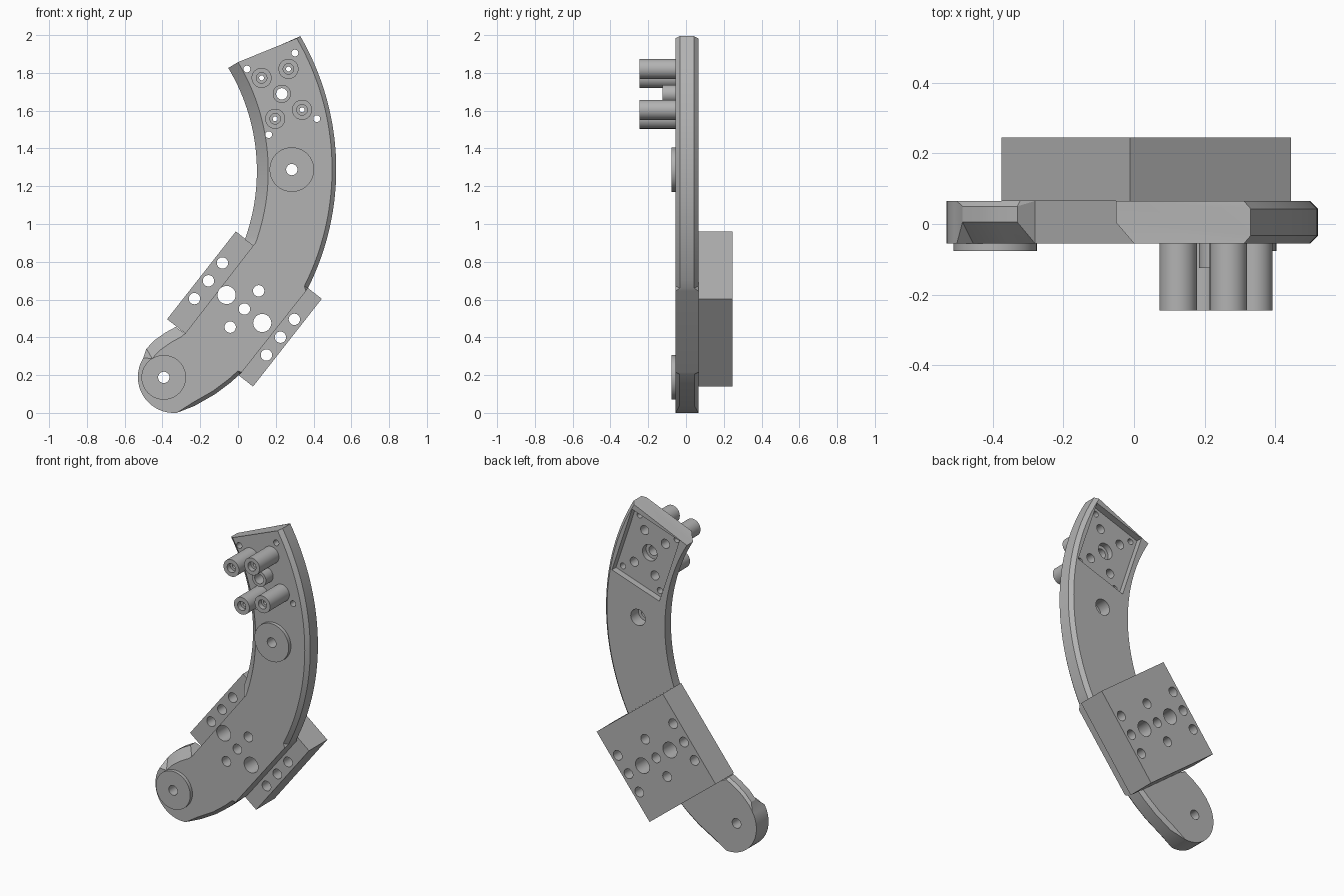
import bpy, bmesh, math
from mathutils import Vector, Matrix

cube = bpy.data.objects.get("Cube")
if cube:
    bpy.data.objects.remove(cube, do_unlink=True)

grey = bpy.data.materials.new("machined grey")
grey.use_nodes = True
grey.diffuse_color = (0.45, 0.45, 0.45, 1)
grey.node_tree.nodes["Principled BSDF"].inputs["Base Color"].default_value = (0.45, 0.45, 0.45, 1)

FRONT, BACK, BLOCK_BACK = -0.055, 0.065, 0.245


def make(name, bm):
    bmesh.ops.recalc_face_normals(bm, faces=bm.faces[:])
    mesh = bpy.data.meshes.new(name)
    bm.to_mesh(mesh)
    bm.free()
    mesh.materials.append(grey)
    ob = bpy.data.objects.new(name, mesh)
    bpy.context.collection.objects.link(ob)
    return ob


def cylinders(name, spots, y0, y1):
    """Cylinders along y; each spot is (point, radius)."""
    bm = bmesh.new()
    for p, r in spots:
        m = Matrix.Translation((p[0], (y0 + y1) / 2, p[1])) @ Matrix.Rotation(math.pi / 2, 4, "X")
        bmesh.ops.create_cone(bm, cap_ends=True, segments=40, radius1=r, radius2=r,
                              depth=y1 - y0, matrix=m)
    return make(name, bm)


def box(name, centre, u, v, half_u, half_v, y0, y1):
    """Box whose cross-section follows the directions u and v in the xz plane."""
    bm = bmesh.new()
    rings = []
    for y in (y0, y1):
        corners = [centre + u * a * half_u + v * b * half_v
                   for a, b in ((1, 1), (-1, 1), (-1, -1), (1, -1))]
        rings.append([bm.verts.new((c.x, y, c.y)) for c in corners])
    bm.faces.new(rings[0])
    bm.faces.new(rings[1])
    for i in range(4):
        j = (i + 1) % 4
        bm.faces.new((rings[0][i], rings[0][j], rings[1][j], rings[1][i]))
    return make(name, bm)


def cut(ob, *cutters):
    bpy.context.view_layer.objects.active = ob
    for c in cutters:
        mod = ob.modifiers.new("cut", "BOOLEAN")
        mod.operation = "DIFFERENCE"
        mod.solver = "EXACT"
        mod.object = c
        bpy.ops.object.modifier_apply(modifier=mod.name)


# Outline of the arm: position, inward direction, front bevel, back bevel
outline = []


def add(p, inward, front=0.0, back=0.0):
    outline.append((Vector(p), Vector(inward).normalized(), front, back))


def arc(centre, radius, start, end, steps, side, front, back):
    for i in range(steps + 1):
        a = math.radians(start + (end - start) * i / steps)
        d = Vector((math.cos(a), math.sin(a)))
        add(Vector(centre) + d * radius, d * side, front, back)


arc((-0.96, 1.28), 1.06, 31, -20, 28, 1, 0.06, 0)
add((0.08, 0.885), (1, 0))
add((-0.28, 0.42), (1, 0))
for p in ((-0.33, 0.455), (-0.385, 0.425), (-0.44, 0.386), (-0.485, 0.34)):
    add(p, (0.5, -0.86), 0.06, 0.015)
arc((-0.34, 0.19), 0.19, 148, 275, 24, -1, 0, 0)
for p in ((-0.23, 0.037), (-0.12, 0.1), (-0.04, 0.16), (0.01, 0.205)):
    add(p, (-0.55, 0.84), 0.02, 0.02)
add((0.02, 0.215), (-1, 0))
add((0.36, 0.645), (-1, 0))
arc((-0.88, 1.29), 1.40, -26.7, 30.2, 32, -1, 0.022, 0.022)

# Curved arm plate with bevelled edges
bm = bmesh.new()
loops = [[], [], [], []]
for p, d, f, b in outline:
    layers = ((p + d * f, FRONT), (p, FRONT + f), (p, BACK - b), (p + d * b, BACK))
    for loop, (q, y) in zip(loops, layers):
        loop.append(bm.verts.new((q.x, y, q.y)))
bm.faces.new(loops[0])
bm.faces.new(loops[3])
for lo, hi in zip(loops, loops[1:]):
    for i in range(len(lo)):
        j = (i + 1) % len(lo)
        bm.faces.new((lo[i], lo[j], hi[j], hi[i]))
bmesh.ops.remove_doubles(bm, verts=bm.verts[:], dist=0.0005)
arm = make("arm_plate", bm)

# Square mounting block behind the arm
block_mid = Vector((0.034, 0.55))
u = Vector((0.617, 0.787))
v = Vector((0.787, -0.617))
block = box("mounting_block", block_mid, u, v, 0.295, 0.289, BACK, BLOCK_BACK)

block_holes = [(block_mid, 0.03)]
for s in (-1, 1):
    block_holes += [(block_mid + v * 0.12 * s, 0.048), (block_mid + u * 0.122 * s, 0.03)]
    block_holes += [(block_mid + v * 0.242 * s + u * 0.12 * t, 0.03) for t in (-1, 0, 1)]

# Upper hole pattern
head = Vector((0.232, 1.689))
a = Vector((0.949, 0.316))
b = Vector((-0.316, 0.949))
signs = [(i, j) for i in (-1, 1) for j in (-1, 1)]
corners = [head + a * 0.134 * i + b * 0.183 * j for i, j in signs]
posts = [head + a * 0.075 * i + b * 0.114 * j for i, j in signs]
pivots = [Vector((0.285, 1.288)), Vector((-0.393, 0.188))]

# Cutters
shaft = cylinders("shaft_cutter", block_holes + [(p, 0.03) for p in pivots + [head]], -0.4, 0.4)
corner_cut = cylinders("corner_cutter", [(p, 0.018) for p in corners]
                       + [(p, 0.028) for p in posts], -0.2, 0.2)
pocket = box("pocket_cutter", head, a, b, 0.172, 0.218, 0.025, 0.2)
bore = cylinders("bore_cutter", [(head, 0.05), (pivots[0], 0.05)], -0.01, 0.3)
post_hole = cylinders("post_hole_cutter", [(p, 0.013) for p in posts], -0.4, 0.3)
post_bore = cylinders("post_bore_cutter", [(p, 0.028) for p in posts], -0.4, -0.215)

cut(arm, pocket, bore, corner_cut, shaft)
cut(block, shaft)
parts = [arm, block]

# Pivot washers, hollow posts and the short centre boss
for name, p in zip(("upper_pivot_disc", "lower_pivot_disc"), pivots):
    disc = cylinders(name, [(p, 0.118)], -0.077, FRONT)
    cut(disc, shaft)
    parts.append(disc)
for i, p in enumerate(posts):
    post = cylinders("post_%d" % (i + 1), [(p, 0.053)], -0.245, FRONT)
    cut(post, post_hole, post_bore)
    parts.append(post)
boss = cylinders("centre_boss", [(head, 0.048)], -0.125, FRONT)
cut(boss, shaft)
parts.append(boss)

for c in (shaft, corner_cut, pocket, bore, post_hole, post_bore):
    bpy.data.objects.remove(c, do_unlink=True)

# Smooth round walls, keep machined edges sharp
for ob in bpy.context.view_layer.objects:
    ob.select_set(ob in parts)
bpy.context.view_layer.objects.active = arm
bpy.ops.object.shade_smooth_by_angle(angle=math.radians(25))
